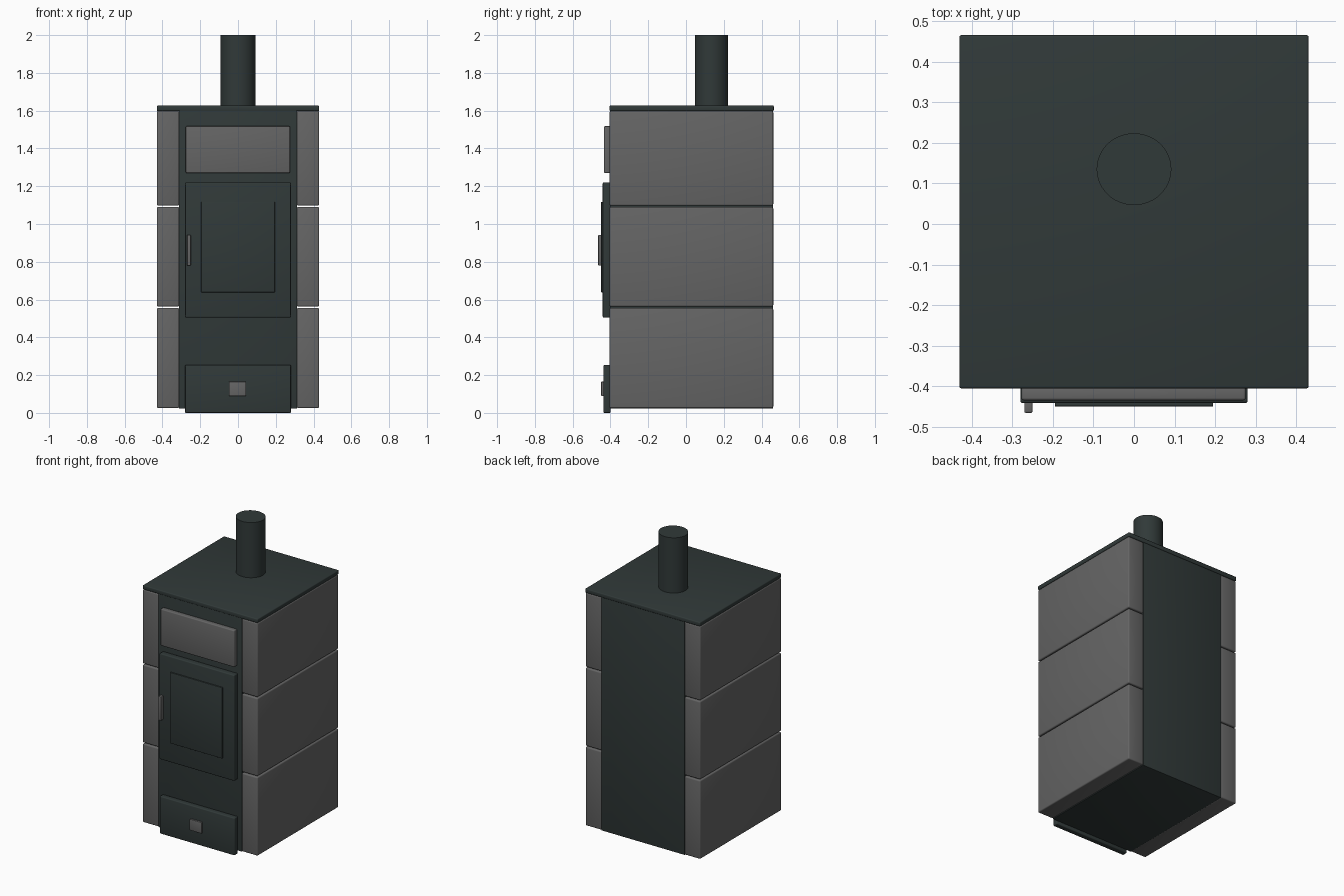
import bpy, math

if "Cube" in bpy.data.objects:
    bpy.data.objects.remove(bpy.data.objects["Cube"])


def material(name, rgb):
    m = bpy.data.materials.new(name)
    m.diffuse_color = (*rgb, 1.0)
    m.use_nodes = True
    m.node_tree.nodes["Principled BSDF"].inputs["Base Color"].default_value = m.diffuse_color
    return m


IRON = material("dark_iron", (0.030, 0.041, 0.040))
STONE = material("grey_stone", (0.130, 0.130, 0.130))


def finish(ob, name, mat, bevel):
    ob.name = name
    ob.data.materials.append(mat)
    bpy.ops.object.transform_apply(location=False, rotation=False, scale=True)
    if bevel:
        b = ob.modifiers.new("bevel", 'BEVEL')
        b.width, b.segments = bevel, 3
        b.limit_method = 'ANGLE'
        bpy.ops.object.modifier_apply(modifier="bevel")
    bpy.ops.object.shade_smooth_by_angle(angle=math.radians(35))


def box(name, x, y, z, mat, bevel=0.006):
    """Bevelled box from (min, max) ranges on each axis."""
    bpy.ops.mesh.primitive_cube_add(size=1, location=[(a + b) / 2 for a, b in (x, y, z)])
    ob = bpy.context.object
    ob.scale = [b - a for a, b in (x, y, z)]
    finish(ob, name, mat, bevel)


# Iron body core and top plate
box("stove_body", (-0.312, 0.312), (-0.403, 0.46), (0.022, 1.61), IRON, 0.002)
box("top_plate", (-0.43, 0.43), (-0.405, 0.465), (1.598, 1.627), IRON)

# Three stacked stone blocks on each side
for i, z in enumerate([(0.025, 0.556), (0.563, 1.09), (1.097, 1.598)]):
    box(f"stone_right_{i + 1}", (0.311, 0.43), (-0.405, 0.462), z, STONE, 0.008)
    box(f"stone_left_{i + 1}", (-0.43, -0.311), (-0.405, 0.462), z, STONE, 0.008)

# Upper stone panel
box("upper_stone_panel", (-0.277, 0.275), (-0.434, -0.400), (1.27, 1.518), STONE)

# Fire door with raised window and handle
box("fire_door", (-0.28, 0.28), (-0.441, -0.400), (0.505, 1.22), IRON)
box("door_window", (-0.195, 0.195), (-0.449, -0.435), (0.638, 1.117), IRON, 0.002)
box("door_handle", (-0.27, -0.25), (-0.465, -0.436), (0.78, 0.942), STONE, 0.004)

# Ash drawer with square knob
box("ash_drawer", (-0.28, 0.28), (-0.437, -0.400), (0.0, 0.253), IRON)
box("drawer_knob", (-0.048, 0.042), (-0.449, -0.430), (0.09, 0.165), STONE, 0.002)

# Flue pipe
bpy.ops.mesh.primitive_cylinder_add(vertices=48, radius=1, depth=0.385, location=(0, 0.135, 1.8075))
bpy.context.object.scale = (0.092, 0.0885, 1)
finish(bpy.context.object, "flue_pipe", IRON, 0)
